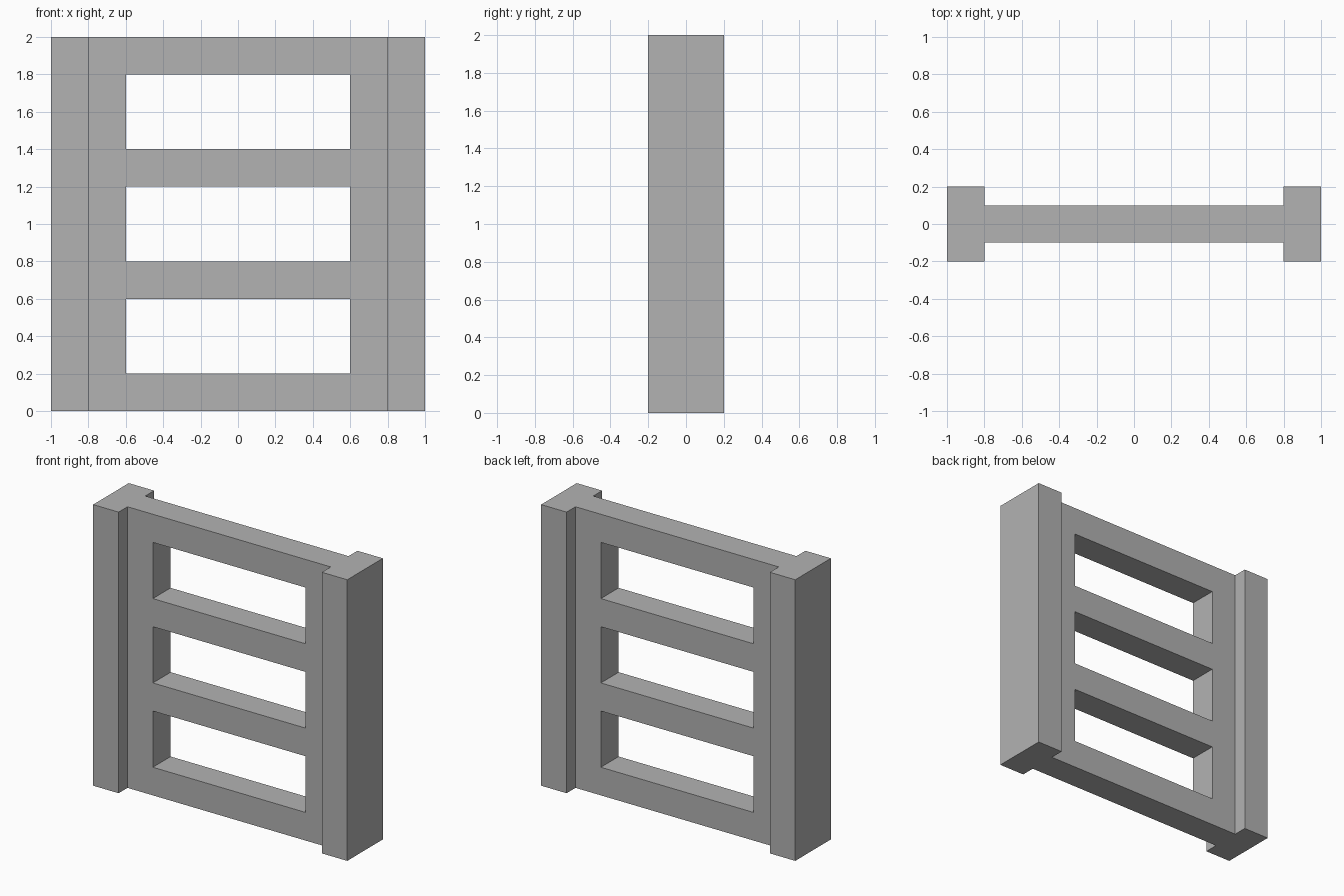
import bpy, bmesh

if "Cube" in bpy.data.objects:
    bpy.data.objects.remove(bpy.data.objects["Cube"])

grey = bpy.data.materials.new("plain grey")
grey.diffuse_color = (0.448, 0.448, 0.448, 1)
grey.use_nodes = True
grey.node_tree.nodes["Principled BSDF"].inputs["Base Color"].default_value = grey.diffuse_color


def add_object(name, bm):
    bmesh.ops.recalc_face_normals(bm, faces=bm.faces)
    mesh = bpy.data.meshes.new(name)
    bm.to_mesh(mesh)
    bm.free()
    mesh.materials.append(grey)
    obj = bpy.data.objects.new(name, mesh)
    bpy.context.collection.objects.link(obj)
    return obj


# Side posts
for side, label in ((-1, "left_post"), (1, "right_post")):
    bm = bmesh.new()
    bmesh.ops.create_cube(bm, size=1)
    bmesh.ops.scale(bm, vec=(0.2, 0.4, 2), verts=bm.verts)
    bmesh.ops.translate(bm, vec=(side * 0.9, 0, 1), verts=bm.verts)
    add_object(label, bm)

# Ladder panel: a cell layout with three openings, extruded to thickness
xs = [-0.8, -0.6, 0.6, 0.8]
zs = [0, 0.2, 0.6, 0.8, 1.2, 1.4, 1.8, 2]
bm = bmesh.new()
grid = [[bm.verts.new((x, -0.1, z)) for x in xs] for z in zs]
for r in range(len(zs) - 1):
    for c in range(len(xs) - 1):
        if c == 1 and r % 2 == 1:
            continue  # opening between rungs
        bm.faces.new((grid[r][c], grid[r][c + 1], grid[r + 1][c + 1], grid[r + 1][c]))
ext = bmesh.ops.extrude_face_region(bm, geom=bm.faces[:], use_keep_orig=True)
moved = [g for g in ext["geom"] if isinstance(g, bmesh.types.BMVert)]
bmesh.ops.translate(bm, vec=(0, 0.2, 0), verts=moved)
# Drop the end faces hidden against the posts
ends = [f for f in bm.faces if abs(f.calc_center_median().x) > 0.79]
bmesh.ops.delete(bm, geom=ends, context='FACES')
add_object("rung_panel", bm)
